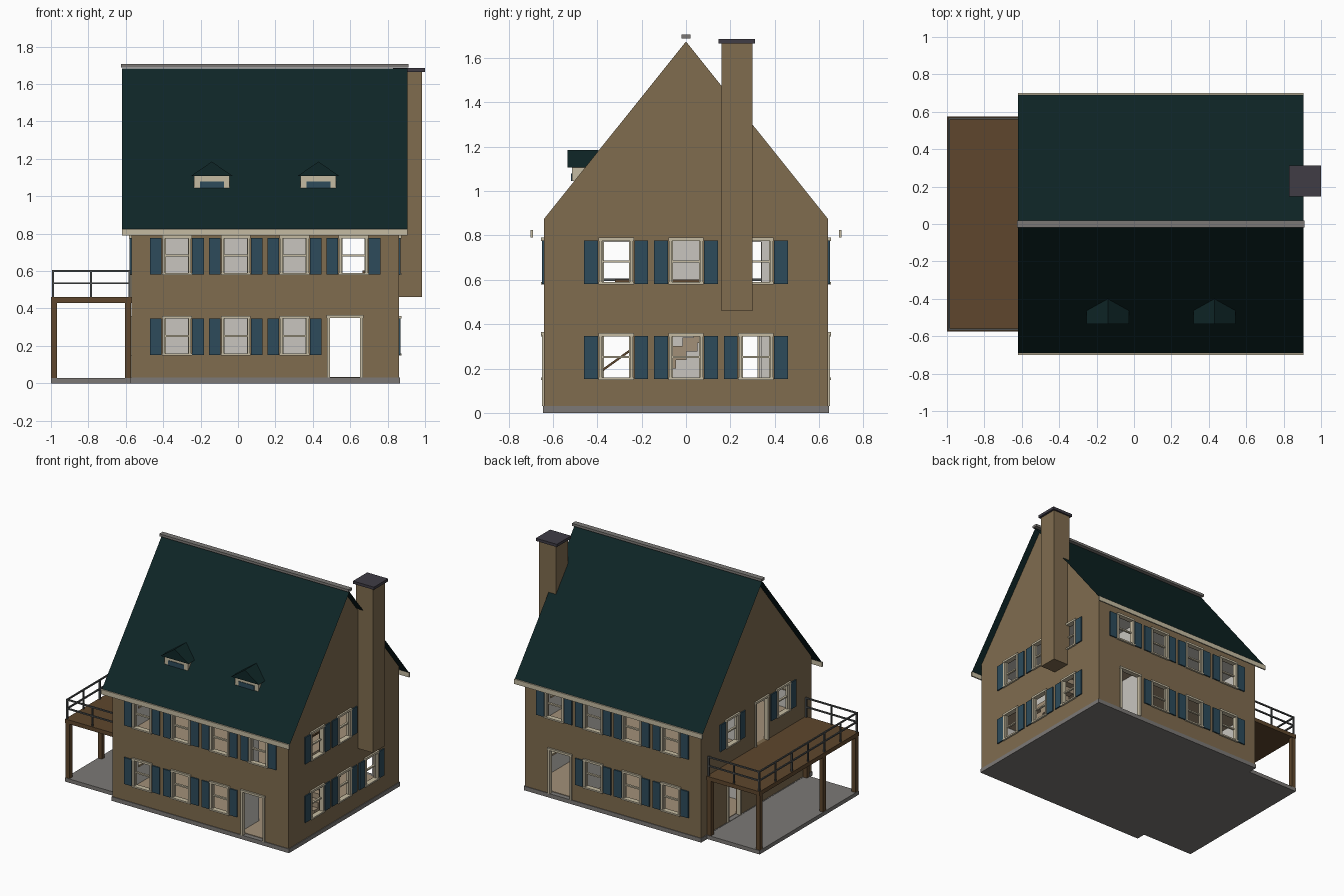
import bpy, bmesh
from mathutils import Matrix, Vector
from math import pi

if "Cube" in bpy.data.objects:
    bpy.data.objects.remove(bpy.data.objects["Cube"])


def material(name, r, g, b):
    m = bpy.data.materials.new(name)
    m.use_nodes = True
    m.diffuse_color = (r, g, b, 1)
    m.node_tree.nodes["Principled BSDF"].inputs["Base Color"].default_value = (r, g, b, 1)
    return m


TAN = material("tan wall", 0.215, 0.15, 0.078)
GREEN = material("dark green roof", 0.0045, 0.019, 0.02)
CREAM = material("cream trim", 0.56, 0.5, 0.36)
BLUE = material("blue shutter", 0.026, 0.071, 0.105)
GREY = material("grey concrete", 0.2, 0.19, 0.18)
BROWN = material("brown wood", 0.112, 0.062, 0.026)
SLATE = material("dark slate", 0.05, 0.045, 0.06)
WHITE = material("interior white", 0.58, 0.56, 0.52)
FLOOR = material("interior floor", 0.36, 0.28, 0.19)
METAL = material("rail metal", 0.075, 0.08, 0.08)


def finish(name, bm, *mats):
    mesh = bpy.data.meshes.new(name)
    bm.to_mesh(mesh)
    bm.free()
    ob = bpy.data.objects.new(name, mesh)
    bpy.context.scene.collection.objects.link(ob)
    for m in mats:
        mesh.materials.append(m)
    return ob


def boxes(name, mat, items, matrix=Matrix()):
    """One object from boxes given as (x0, x1, y0, y1, z0, z1)."""
    bm = bmesh.new()
    for x0, x1, y0, y1, z0, z1 in items:
        place = Matrix.Translation(((x0 + x1) / 2, (y0 + y1) / 2, (z0 + z1) / 2))
        size = Matrix.Diagonal((x1 - x0, y1 - y0, z1 - z0, 1))
        bmesh.ops.create_cube(bm, size=1, matrix=matrix @ place @ size)
    return finish(name, bm, mat)


def prism(name, mat, profile, y0, y1, matrix=Matrix(), closed=True):
    """Sweep an (x, z) profile along y."""
    bm = bmesh.new()
    a, b = [[bm.verts.new(matrix @ Vector((x, y, z))) for x, z in profile] for y in (y0, y1)]
    n = len(profile)
    for i in range(n if closed else n - 1):
        j = (i + 1) % n
        bm.faces.new((a[i], a[j], b[j], b[i]))
    if closed:
        bm.faces.new(a[::-1])
        bm.faces.new(b)
        bmesh.ops.recalc_face_normals(bm, faces=bm.faces)
    return finish(name, bm, mat)


# House dimensions
CX, HALF_X, HALF_Y = 0.145, 0.715, 0.64
EAVE, APEX = 0.875, 1.674
LOW, HIGH = (0.155, 0.35), (0.585, 0.78)


def window(u, level, shutters=True):
    return (u - 0.07, u + 0.07, *level, "shutter" if shutters else "plain")


def door(u, z0, z1, half=0.088):
    return (u - half, u + half, z0, z1, "door")


def wall(name, angle, half, dist, openings, gable):
    """Wall panel with openings, their trim, sashes and shutters."""
    m = Matrix.Translation((CX, 0, 0)) @ Matrix.Rotation(angle, 4, "Z")
    us = sorted({-half, half, *[o[0] for o in openings], *[o[1] for o in openings]})
    zs = sorted({0.03, EAVE, *[o[2] for o in openings], *[o[3] for o in openings]})
    bm = bmesh.new()
    grid = {(u, z): bm.verts.new(m @ Vector((u, -dist, z))) for u in us for z in zs}
    for u0, u1 in zip(us, us[1:]):
        for z0, z1 in zip(zs, zs[1:]):
            u, z = (u0 + u1) / 2, (z0 + z1) / 2
            if not any(o[0] < u < o[1] and o[2] < z < o[3] for o in openings):
                bm.faces.new([grid[p] for p in ((u0, z0), (u1, z0), (u1, z1), (u0, z1))])
    if gable:
        top = bm.verts.new(m @ Vector((0, -dist, APEX)))
        bm.faces.new([grid[u, EAVE] for u in us] + [top])
    loose = [v for v in bm.verts if not v.link_faces]
    bmesh.ops.delete(bm, geom=loose, context="VERTS")
    ob = finish(name, bm, TAN, WHITE)
    mod = ob.modifiers.new("thickness", "SOLIDIFY")
    mod.thickness, mod.offset, mod.material_offset = 0.03, -1, 1

    trim, sash, shutter = [], [], []
    for u0, u1, z0, z1, kind in openings:
        out, back = -dist - 0.01, -dist + 0.02
        for e in (u0, u1):
            trim.append((e - 0.007, e + 0.007, out, back, z0, z1))
        trim.append((u0 - 0.01, u1 + 0.01, out - 0.003, back, z1 - 0.005, z1 + 0.01))
        if kind != "door":
            mid = (z0 + z1) / 2
            trim.append((u0 - 0.01, u1 + 0.01, out - 0.004, back, z0 - 0.007, z0 + 0.004))
            sash.append((u0, u1, -dist + 0.005, back, mid - 0.005, mid + 0.005))
            for e in (u0 + 0.007, u1 - 0.011):
                sash.append((e, e + 0.004, -dist + 0.005, back, z0, z1))
        if kind == "shutter":
            for e in (u0 - 0.074, u1 + 0.012):
                shutter.append((e, e + 0.062, -dist - 0.009, -dist, z0 - 0.003, z1 - 0.003))
    boxes(name + "_trim", CREAM, trim, m)
    boxes(name + "_sashes", CREAM, sash, m)
    boxes(name + "_shutters", BLUE, shutter, m)


# Four outer walls; the back mirrors the front
cols = (-0.472, -0.157, 0.157, 0.472)
for name, angle, s in (("front_wall", 0, 1), ("back_wall", pi, -1)):
    ops = [window(u, HIGH) for u in cols] + [window(s * u, LOW) for u in cols[:3]]
    wall(name, angle, HALF_X, HALF_Y, ops + [door(s * 0.427, 0.03, 0.355)], False)
side = (-0.315, 0, 0.315)
wall("right_wall", pi / 2, HALF_Y, HALF_X,
     [window(u, level) for u in side for level in (LOW, HIGH)], True)
wall("left_wall", -pi / 2, HALF_Y, HALF_X,
     [window(-0.28, HIGH), window(0.31, HIGH), window(0.31, LOW, False),
      door(0.06, 0.46, 0.78, 0.07), door(-0.26, 0.03, 0.35, 0.07)], True)

# Ground slabs and inside floors, with an opening over the stairs
boxes("foundation", GREY, [(-0.575, 0.865, -0.645, 0.645, 0, 0.03)])
boxes("patio", GREY, [(-1, -0.575, -0.575, 0.575, 0, 0.028)])
X0, X1, Y = -0.54, 0.83, 0.61
boxes("inside_floors", FLOOR, [
    (X0, X1, -Y, Y, 0.03, 0.034), (X0, 0.66, -Y, Y, 0.43, 0.46),
    (0.66, X1, -Y, -0.32, 0.43, 0.46), (0.66, X1, 0.2, Y, 0.43, 0.46)])
boxes("ceiling", WHITE, [(X0, X1, -Y, Y, 0.83, 0.85)])

# Partitions with doorways on both storeys
parts = []
for z0, z1 in ((0.034, 0.43), (0.46, 0.83)):
    parts.append((X0, 0.44, -0.01, 0.01, z0, z1))
    for y0, y1 in ((-Y, -0.4), (-0.2, 0.16), (0.34, Y)):
        parts.append((0.43, 0.45, y0, y1, z0, z1))
    for y0, y1 in ((-0.4, -0.2), (0.16, 0.34)):
        parts.append((0.43, 0.45, y0, y1, z1 - 0.06, z1))
boxes("partitions", WHITE, parts)

# Staircase and banisters
steps = 11
run, rise = 0.54 / steps, 0.42 / steps
boxes("stairs", FLOOR, [
    (0.68, 0.8, -0.36 + i * run, -0.36 + (i + 1.4) * run, 0.01 + i * rise, 0.034 + (i + 1) * rise)
    for i in range(steps)])
boxes("landing_banister", BROWN, [(0.665, 0.675, -0.32, 0.2, 0.59, 0.602)])
slope = Matrix.Translation((0.67, -0.1, 0.39)) @ Matrix.Rotation(0.62, 4, "X")
boxes("stair_banister", BROWN, [(0, 0.01, -0.34, 0.12, -0.005, 0.005)], slope)

# Main roof, ridge cap and eave boards
along_x = Matrix.Rotation(pi / 2, 4, "Z")
prism("roof", GREEN, [(-0.693, 0.822), (0, 1.682), (0.693, 0.822)], -0.905, 0.62, along_x, False)
boxes("ridge_cap", GREY, [(-0.625, 0.912, -0.02, 0.02, 1.688, 1.706)])
boxes("eave_boards", CREAM, [(-0.62, 0.905, y - 0.005, y + 0.005, 0.79, 0.825)
                             for y in (-0.695, 0.695)])

# Two dormers
for label, x in (("right", -0.14), ("left", 0.43)):
    at = Matrix.Translation((x, 0, 0))
    boxes(label + "_dormer_body", CREAM, [(-0.095, 0.095, -0.515, -0.44, 1.045, 1.112)], at)
    boxes(label + "_dormer_window", BLUE, [(-0.064, 0.064, -0.519, -0.514, 1.045, 1.08)], at)
    prism(label + "_dormer_roof", GREEN, [(-0.113, 1.107), (0.113, 1.107), (0, 1.185)],
          -0.535, -0.395, at)

# Chimney
boxes("chimney", TAN, [(0.845, 0.985, 0.16, 0.3, 0.46, 1.667)])
boxes("chimney_cap", SLATE, [(0.83, 1, 0.147, 0.312, 1.665, 1.685)])

# Raised deck on posts
boxes("deck", BROWN, [(-1, -0.57, -0.575, 0.575, 0.43, 0.46)])
posts = [(x, y) for x in (-0.983, -0.587) for y in (-0.555, 0.555)] + [(-0.983, -0.18)]
boxes("deck_posts", BROWN, [(x - 0.016, x + 0.016, y - 0.016, y + 0.016, 0.028, 0.43)
                            for x, y in posts])

# Deck railing on three sides
r = 0.005
rails = []
for z in (0.535, 0.6):
    rails.append((-0.99 - r, -0.99 + r, -0.57, 0.57, z - r, z + r))
    for y in (-0.565, 0.565):
        rails.append((-0.99, -0.575, y - r, y + r, z - r, z + r))
balusters = [(x, y) for x in (-0.785, -0.58) for y in (-0.565, 0.565)]
balusters += [(-0.99, -0.565 + i * 1.13 / 6) for i in range(7)]
rails += [(x - r, x + r, y - r, y + r, 0.46, 0.6) for x, y in balusters]
boxes("deck_railing", METAL, rails)
